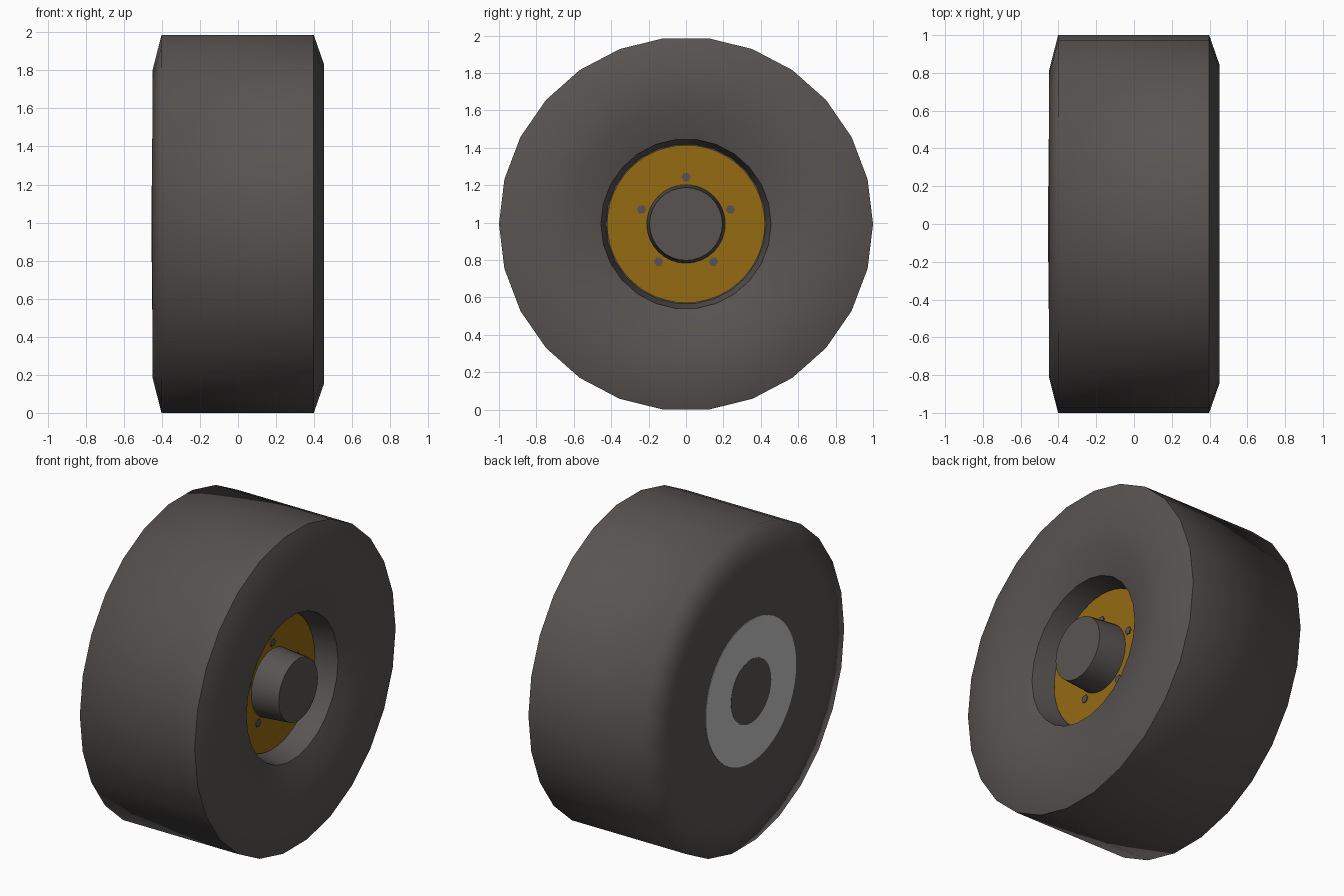
import bpy, bmesh, math

if "Cube" in bpy.data.objects:
    bpy.data.objects.remove(bpy.data.objects["Cube"])

CZ = math.cos(math.pi / 26)  # wheel centre height: 26-sided tyre resting on a flat


def material(name, rgb):
    m = bpy.data.materials.new(name)
    m.diffuse_color = (*rgb, 1)
    m.use_nodes = True
    m.node_tree.nodes["Principled BSDF"].inputs["Base Color"].default_value = m.diffuse_color
    return m


RUBBER = material("dark_rubber", (0.097, 0.088, 0.084))
YELLOW = material("dark_yellow", (0.30, 0.145, 0.006))
GREY = material("light_grey", (0.56, 0.56, 0.56))


def lathe(name, profile, sides, mat, sharp=(), centre=(0, 0), closed=False, phase=0):
    """Spin (x, radius) points about the x axis; cap the ends or close the loop."""
    bm = bmesh.new()
    rings = []
    for x, r in profile:
        ring = []
        for i in range(sides):
            a = 2 * math.pi * i / sides + phase
            ring.append(bm.verts.new((x, centre[0] + r * math.cos(a),
                                      CZ + centre[1] + r * math.sin(a))))
        rings.append(ring)
    pairs = list(zip(rings, rings[1:]))
    if closed:
        pairs.append((rings[-1], rings[0]))
    for a, b in pairs:
        for i in range(sides):
            j = (i + 1) % sides
            bm.faces.new((a[i], a[j], b[j], b[i]))
    if not closed:
        bm.faces.new(rings[0])
        bm.faces.new(rings[-1])
    bmesh.ops.recalc_face_normals(bm, faces=bm.faces)
    for f in bm.faces:
        f.smooth = True
    # Hard creases around the chosen rings
    for k in sharp:
        for i in range(sides):
            bm.edges.get((rings[k][i], rings[k][(i + 1) % sides])).smooth = False
    me = bpy.data.meshes.new(name)
    bm.to_mesh(me)
    bm.free()
    me.materials.append(mat)
    ob = bpy.data.objects.new(name, me)
    bpy.context.collection.objects.link(ob)
    return ob


# Tyre: flat inner side, bevelled tread, dished outer side with a recess
lathe("tyre", [(-0.45, 0.46), (-0.45, 0.81), (-0.402, 1.0), (0.398, 1.0),
               (0.452, 0.845), (0.432, 0.62), (0.378, 0.455), (0.23, 0.428)],
      26, RUBBER, sharp=(3, 6, 7))

# Yellow rim disc at the bottom of the recess
lathe("rim_disc", [(0.20, 0.422), (0.24, 0.422)], 48, YELLOW, sharp=(0, 1))

# Axle hub through the whole wheel, tapering slightly outward
lathe("hub", [(-0.4545, 0.2), (0.24, 0.21), (0.42, 0.195)], 32, RUBBER, sharp=(0, 2))

# Grey ring on the inner side
lathe("back_plate", [(-0.453, 0.45), (-0.453, 0.195), (-0.446, 0.195), (-0.446, 0.45)],
      48, GREY, sharp=(0, 1, 2, 3), closed=True)

# Five wheel bolts
for i in range(5):
    a = math.pi / 2 + i * 2 * math.pi / 5
    lathe(f"bolt_{i + 1}", [(0.23, 0.025), (0.246, 0.025)], 6, RUBBER, sharp=(0, 1),
          centre=(0.25 * math.cos(a), 0.25 * math.sin(a)))
